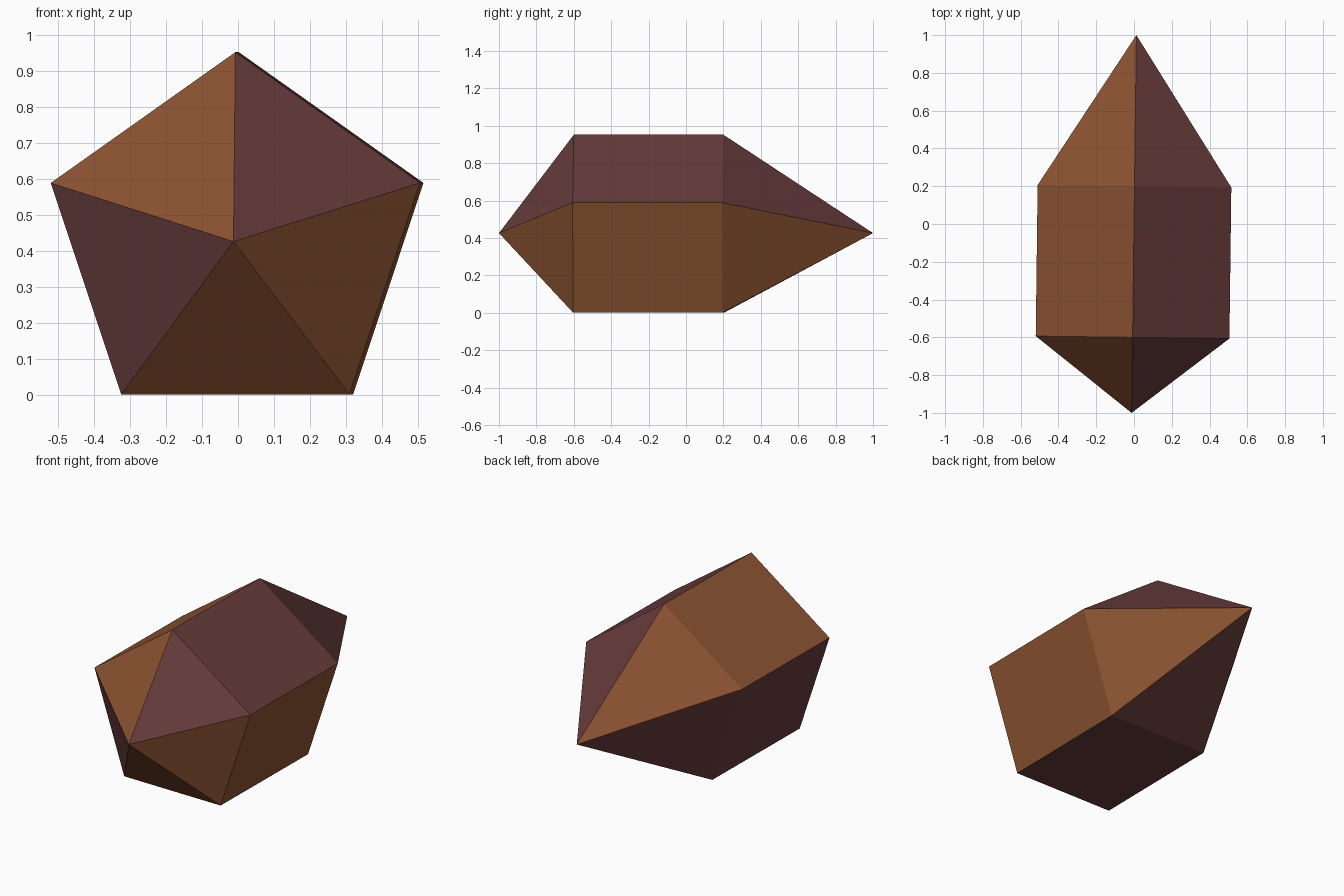
import bpy, bmesh, math
from mathutils import Matrix

if "Cube" in bpy.data.objects:
    bpy.data.objects.remove(bpy.data.objects["Cube"])

SIDES, RADIUS, WIDEN, CENTRE_Z = 5, 0.5257, 1.0256, 0.426
TURN = -0.0125  # slight turn about the vertical axis


def material(name, rgb):
    m = bpy.data.materials.new(name)
    m.diffuse_color = (*rgb, 1)
    m.use_nodes = True
    m.node_tree.nodes["Principled BSDF"].inputs["Base Color"].default_value = m.diffuse_color
    return m


def ring(bm, y):
    """Pentagon of vertices, clockwise from the top as seen from the front."""
    angles = [i * math.tau / SIDES for i in range(SIDES)]
    return [bm.verts.new((RADIUS * WIDEN * math.sin(a), y, CENTRE_Z + RADIUS * math.cos(a)))
            for a in angles]


bm = bmesh.new()
front_tip = bm.verts.new((0, -1, CENTRE_Z))
back_tip = bm.verts.new((0, 1, CENTRE_Z))
front, back = ring(bm, -0.6), ring(bm, 0.2)

# Sides 1 (lower right) and 4 (upper left) are brown, the rest plum
for i in range(SIDES):
    j = (i + 1) % SIDES
    brown = i in (1, 4)
    tip = bm.faces.new((front_tip, front[i], front[j]))
    side = bm.faces.new((front[i], back[i], back[j], front[j]))
    tail = bm.faces.new((back_tip, back[j], back[i]))
    for face in (tip, side, tail):
        face.material_index = 0 if brown else 1
    if i == 2:
        tip.material_index = 0  # the lower front facet is brown too

bmesh.ops.recalc_face_normals(bm, faces=bm.faces)
bm.transform(Matrix.Rotation(TURN, 4, 'Z'))

# Crystal body
mesh = bpy.data.meshes.new("crystal")
bm.to_mesh(mesh)
bm.free()
mesh.materials.append(material("warm brown", (0.258, 0.086, 0.031)))
mesh.materials.append(material("dark plum", (0.135, 0.044, 0.044)))
bpy.context.collection.objects.link(bpy.data.objects.new("crystal", mesh))
